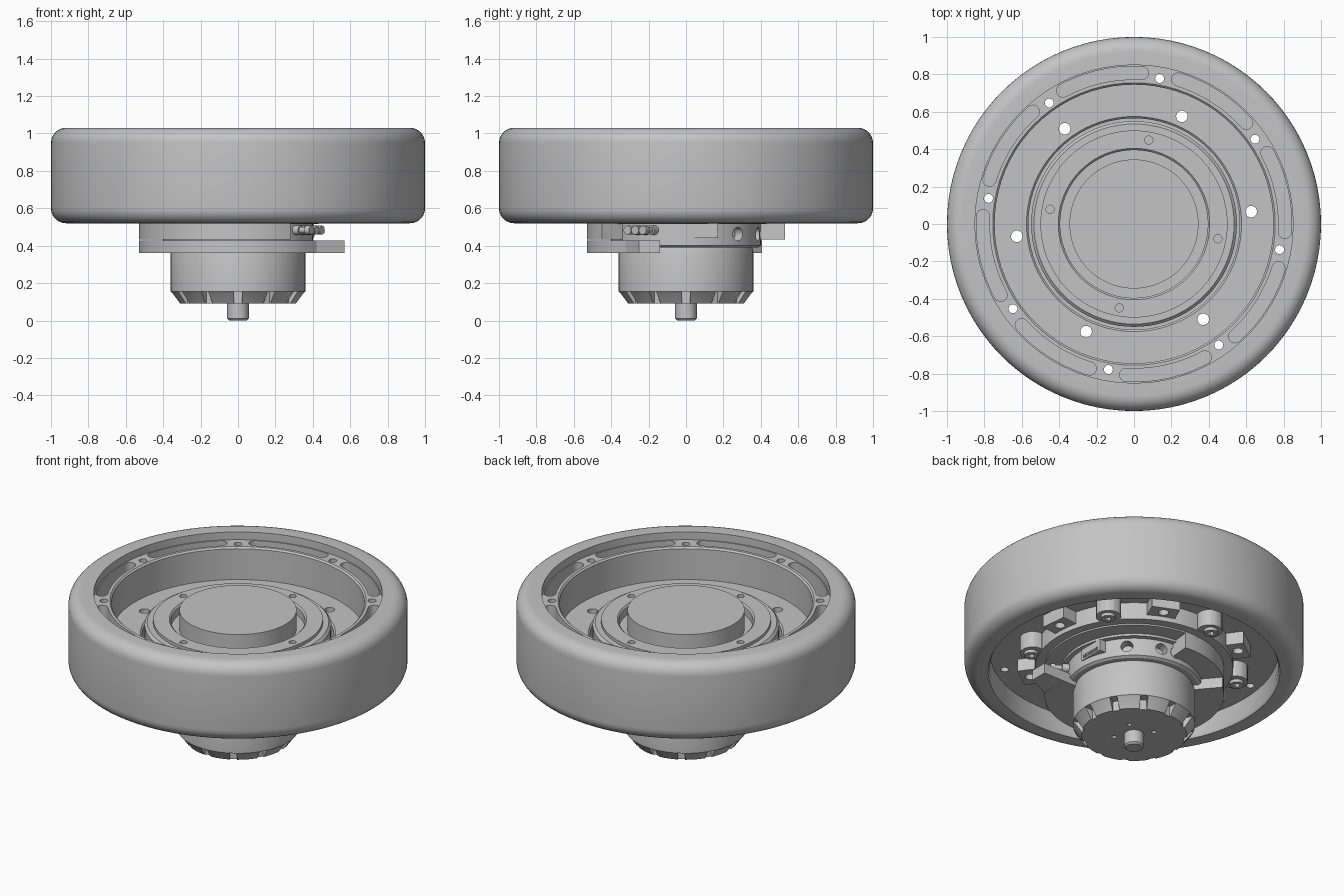
import bpy, bmesh, math
from mathutils import Matrix, Vector

cube = bpy.data.objects.get("Cube")
if cube:
    bpy.data.objects.remove(cube)

grey = bpy.data.materials.new("plain_grey")
grey.use_nodes = True
tone = (0.55, 0.55, 0.55, 1)
grey.diffuse_color = tone
grey.node_tree.nodes["Principled BSDF"].inputs["Base Color"].default_value = tone


def finish(name, bm, smooth=True):
    """Turn a bmesh into a named grey object."""
    bmesh.ops.recalc_face_normals(bm, faces=bm.faces)
    mesh = bpy.data.meshes.new(name)
    bm.to_mesh(mesh)
    bm.free()
    mesh.materials.append(grey)
    ob = bpy.data.objects.new(name, mesh)
    bpy.context.collection.objects.link(ob)
    if smooth:
        shade(ob)
    return ob


def activate(ob):
    bpy.ops.object.select_all(action="DESELECT")
    ob.select_set(True)
    bpy.context.view_layer.objects.active = ob


def shade(ob):
    activate(ob)
    bpy.ops.object.shade_smooth_by_angle(angle=math.radians(30))


def lathe(name, profile, closed=False, steps=80):
    """Spin (radius, z) points about z; an open profile must end on the axis."""
    bm = bmesh.new()
    verts = [bm.verts.new((r, 0, z)) for r, z in profile]
    pairs = list(zip(verts, verts[1:])) + ([(verts[-1], verts[0])] if closed else [])
    edges = [bm.edges.new(p) for p in pairs]
    bmesh.ops.spin(bm, geom=verts + edges, cent=(0, 0, 0), axis=(0, 0, 1),
                   angle=math.tau, steps=steps, use_duplicate=False)
    bmesh.ops.remove_doubles(bm, verts=bm.verts, dist=0.0005)
    return finish(name, bm)


def prism(bm, points, z0, z1):
    """Extrude a flat outline from z0 to z1."""
    face = bm.faces.new([bm.verts.new((x, y, z0)) for x, y in points])
    top = bmesh.ops.extrude_face_region(bm, geom=[face])["geom"]
    bmesh.ops.translate(bm, vec=(0, 0, z1 - z0),
                        verts=[g for g in top if isinstance(g, bmesh.types.BMVert)])


def polar(r, deg):
    a = math.radians(deg)
    return Vector((r * math.cos(a), r * math.sin(a)))


def disc(bm, centre, r, z0, z1, n=20):
    prism(bm, [Vector(centre) + polar(r, 360 * i / n) for i in range(n)], z0, z1)


def box(bm, lo, hi, turn=0):
    a, b = Vector(lo), Vector(hi)
    m = (Matrix.Rotation(math.radians(turn), 4, "Z") @ Matrix.Translation((a + b) / 2)
         @ Matrix.Diagonal((*(b - a), 1)))
    bmesh.ops.create_cube(bm, size=1, matrix=m)


def rod(bm, centre, r, length, turn):
    """Lay a cylinder flat, pointing along the given heading."""
    m = (Matrix.Translation(centre) @ Matrix.Rotation(math.radians(turn), 4, "Z")
         @ Matrix.Rotation(math.pi / 2, 4, "Y"))
    bmesh.ops.create_cone(bm, cap_ends=True, segments=20, radius1=r, radius2=r,
                          depth=length, matrix=m)


def boolean(ob, bm, op="DIFFERENCE"):
    """Cut (or join) a bmesh with an object, then drop the helper."""
    tool = finish("cutter", bm, False)
    tool.hide_render = True
    mod = ob.modifiers.new("cut", "BOOLEAN")
    mod.operation, mod.solver, mod.object = op, "EXACT", tool
    activate(ob)
    bpy.ops.object.modifier_apply(modifier="cut")
    bpy.data.objects.remove(tool)
    shade(ob)


def arc(r, start, end, n=14):
    return [polar(r, start + (end - start) * i / n) for i in range(n + 1)]


def arc_slot(r, half_width, start, end):
    """Outline of a curved slot with rounded ends."""
    pts = arc(r + half_width, start, end)
    pts += [polar(r, end) + polar(half_width, end + 180 * i / 8) for i in range(1, 8)]
    pts += arc(r - half_width, end, start)
    pts += [polar(r, start) + polar(half_width, start + 180 + 180 * i / 8) for i in range(1, 8)]
    return pts


# Tyre with rounded shoulders
shoulder = [polar(0.08, 90 * i / 7) for i in range(8)]
upper = [(0.92 + p.x, 0.95 + p.y) for p in reversed(shoulder)]
lower = [(0.92 + p.x, 0.60 - p.y) for p in shoulder]
lathe("tyre", [(0.85, 1.03)] + upper + lower + [(0.86, 0.52), (0.85, 0.54)], True, 96)

# Rim: bolting ledge with deep pockets, inner wall and floor plate
rim = lathe("rim", [(0.852, 0.65), (0.852, 0.98), (0.755, 0.98), (0.745, 0.97),
                    (0.745, 0.77), (0.575, 0.77), (0.565, 0.76), (0.565, 0.65)], True)
cut = bmesh.new()
for k in range(8):
    a = 35 + 45 * k
    disc(cut, polar(0.79, a), 0.024, 0.6, 1.1)
    prism(cut, arc_slot(0.808, 0.035, a + 7, a + 38), 0.70, 1.1)
for k in range(6):
    disc(cut, polar(0.63, 6 + 60 * k), 0.031, 0.6, 0.9)
boolean(rim, cut)

# Lobed carrier under the rim: bolt lobes alternate with drilled blocks
carrier = lathe("lobed_carrier", [(0.585, 0.54), (0.585, 0.655), (0.5, 0.655), (0.5, 0.54)], True)
for k in range(6):
    lobe = bmesh.new()
    disc(lobe, polar(0.62, 36 + 60 * k), 0.075, 0.545, 0.655)
    boolean(carrier, lobe, "UNION")
    block = bmesh.new()
    box(block, (0.55, -0.085, 0.57), (0.685, 0.085, 0.655), 6 + 60 * k)
    boolean(carrier, block, "UNION")
cut = bmesh.new()
for k in range(6):
    disc(cut, polar(0.63, 6 + 60 * k), 0.031, 0.5, 0.7)
boolean(carrier, cut)
bolts = bmesh.new()
for k in range(6):
    disc(bolts, polar(0.63, 36 + 60 * k), 0.042, 0.525, 0.56)
bolt_heads = finish("carrier_bolts", bolts)
sockets = bmesh.new()
for k in range(6):
    disc(sockets, polar(0.63, 36 + 60 * k), 0.02, 0.5, 0.545, 6)
boolean(bolt_heads, sockets)

# Stepped hub with raised cap in a groove
hub = lathe("hub", [(0, 0.92), (0.345, 0.92), (0.345, 0.80), (0.395, 0.80), (0.395, 0.85),
                    (0.405, 0.86), (0.50, 0.86), (0.50, 0.84), (0.535, 0.84), (0.55, 0.825),
                    (0.55, 0.60), (0, 0.60)])
cut = bmesh.new()
for k in range(4):
    disc(cut, polar(0.455, 80 + 90 * k), 0.022, 0.82, 0.95)
boolean(hub, cut)

# Gear housing: wide back plate, narrow core with round ports
housing = lathe("gear_housing", [(0, 0.61), (0.53, 0.61), (0.53, 0.53), (0.43, 0.53), (0.43, 0.515),
                                 (0.40, 0.515), (0.40, 0.40), (0.385, 0.39), (0, 0.39)])
cut = bmesh.new()
for a in (44, 74, 88):
    rod(cut, (*polar(0.39, a), 0.462), 0.036, 0.1, a)
boolean(housing, cut)

# Housing wing wrapping the front and right side
wing = bmesh.new()
prism(wing, arc(0.53, 85, 302, 50) + arc(0.37, 302, 85, 50), 0.432, 0.531)
finish("housing_wing", wing)

# Mounting flange with side tab
flange = bmesh.new()
prism(flange, arc(0.53, 130, 312, 44) + [Vector((0.42, -0.32)), Vector((0.42, -0.14)),
                                       Vector((0.33, -0.14))] + arc(0.35, 330, 130, 44), 0.36, 0.428)
finish("mounting_flange", flange)
tab = bmesh.new()
prism(tab, [(0.42, -0.14), (0.57, -0.14), (0.57, -0.25), (0.42, -0.32)], 0.361, 0.427)
finish("flange_tab", tab)

# Connector panel and three plugs
panel = bmesh.new()
box(panel, (0.34, 0.0, 0.44), (0.405, 0.17, 0.515))
for i in range(7):
    y = 0.02 + 0.02 * i
    box(panel, (0.40, y, 0.45), (0.41, y + 0.01, 0.47))
finish("connector_panel", panel, False)
plugs = bmesh.new()
heading = -35
for side in (-0.05, 0, 0.05):
    base = Vector((0.36, -0.23)) + polar(side, heading + 90)
    for along, r, length in ((-0.03, 0.026, 0.07), (0.02, 0.017, 0.06), (0.06, 0.024, 0.03)):
        rod(plugs, (*(base + polar(along, heading)), 0.483), r, length, heading)
finish("power_plugs", plugs)

# Motor can with twelve vents around its tapered end
motor = lathe("motor_can", [(0, 0.40), (0.35, 0.40), (0.36, 0.37), (0.36, 0.155),
                            (0.35, 0.145), (0.31, 0.09), (0, 0.09)], steps=72)
cut = bmesh.new()
for k in range(12):
    box(cut, (0.30, -0.022, 0.07), (0.42, 0.022, 0.155), 30 * k)
for a in (0, 90, 180, 270):
    disc(cut, polar(0.12, a + 36), 0.014, 0.05, 0.13, 12)
boolean(motor, cut)

# Output shaft
lathe("shaft", [(0, 0.12), (0.058, 0.12), (0.058, 0.01), (0.048, 0), (0, 0)], steps=32)
